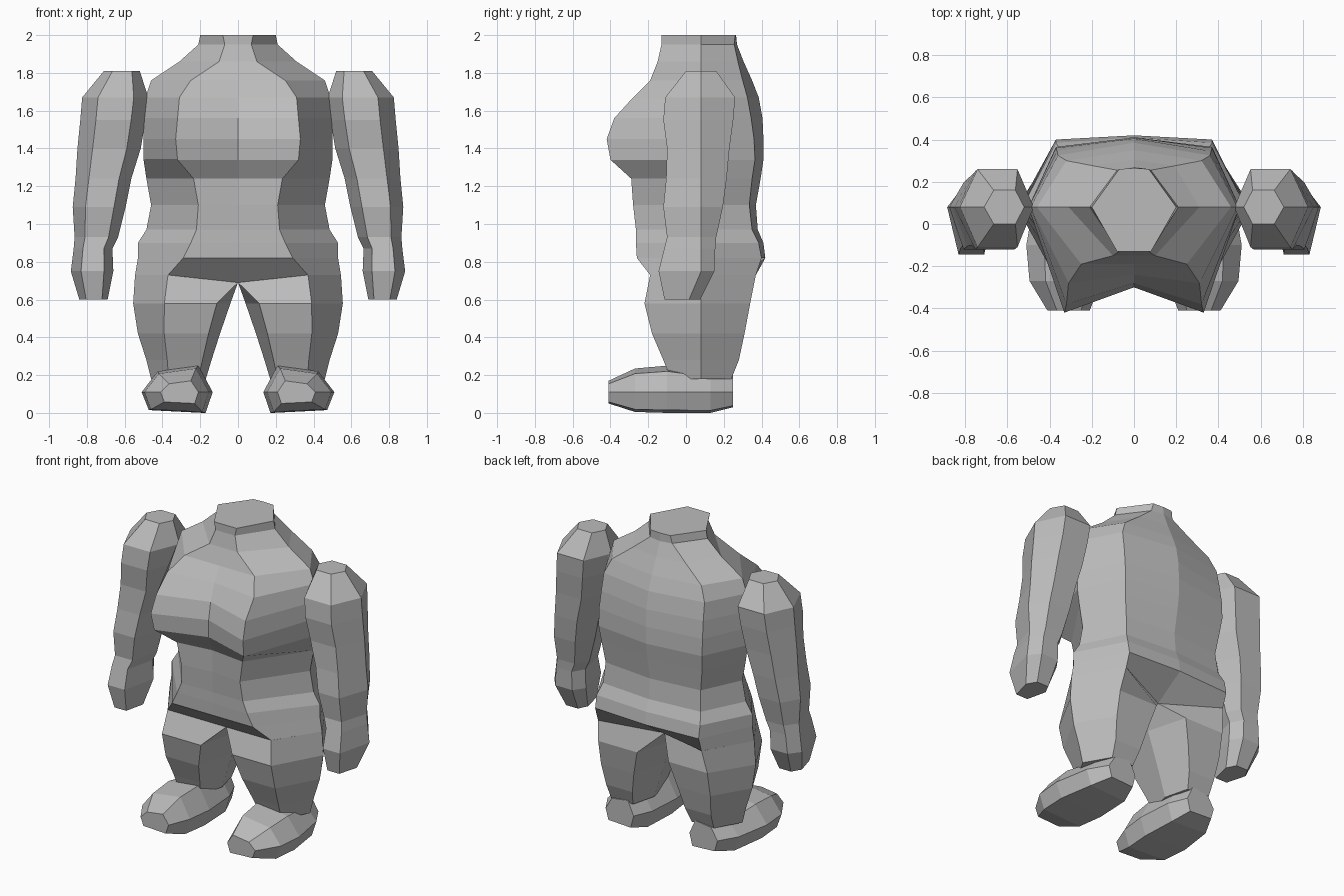
import bpy
import bmesh
from mathutils import Vector

default_cube = bpy.data.objects.get("Cube")
if default_cube:
    bpy.data.objects.remove(default_cube, do_unlink=True)

# One plain clay colour for the whole figure
CLAY = (0.5, 0.5, 0.5, 1.0)
clay = bpy.data.materials.new("clay_grey")
clay.use_nodes = True
clay.diffuse_color = CLAY
clay.node_tree.nodes["Principled BSDF"].inputs["Base Color"].default_value = CLAY

MID_Y = 0.08  # depth of the side seam running down body and limbs
CROTCH_FRONT, CROTCH_MID, CROTCH_BACK = [(0, y, .69) for y in (-.12, MID_Y, .22)]


def loft(name, rings):
    """Skin a list of equal-length point rings and cap both ends."""
    bm = bmesh.new()
    loops = [[bm.verts.new(Vector(point)) for point in ring] for ring in rings]
    count = len(loops[0])
    for upper, lower in zip(loops, loops[1:]):
        for i in range(count):
            j = (i + 1) % count
            bm.faces.new((upper[i], upper[j], lower[j], lower[i]))
    bm.faces.new(loops[0])
    bm.faces.new(loops[-1])
    bmesh.ops.recalc_face_normals(bm, faces=bm.faces)
    mesh = bpy.data.meshes.new(name)
    bm.to_mesh(mesh)
    bm.free()
    mesh.materials.append(clay)
    obj = bpy.data.objects.new(name, mesh)
    bpy.context.collection.objects.link(obj)


def mirrored_pair(name, rings):
    """Build the left part on +x and its reflection on -x."""
    for label, sign in (("left", 1), ("right", -1)):
        loft(f"{label}_{name}", [[(sign * x, y, z) for x, y, z in ring] for ring in rings])


def limb_ring(z, inner, outer, front, back, near, far):
    """Horizontal six-sided limb section; near and far place the flat front."""
    width = outer - inner
    x_near, x_far = inner + near * width, inner + far * width
    return [(inner, MID_Y, z), (x_near, front, z), (x_far, front, z),
            (outer, MID_Y, z), (x_far, back, z), (x_near, back, z)]


def torso_ring(z, centre_front, front_x, front_y, side_x, back_x, back_y, centre_back):
    """Symmetric eight-sided torso section."""
    half = [(front_x, front_y, z), (side_x, MID_Y, z), (back_x, back_y, z)]
    other = [(-x, y, height) for x, y, height in reversed(half)]
    return [(0, centre_front, z)] + half + [(0, centre_back, z)] + other


# Torso: height, centre front, front corner x and y, side x, back corner x and y, spine
torso_profile = [
    (2.0, -.13, .08, -.13, .2, .07, .26, .265),
    (1.95, -.13, .07, -.13, .21, .08, .255, .27),
    (1.86, -.15, .1, -.15, .31, .19, .275, .305),
    (1.76, -.19, .25, -.19, .46, .32, .3, .35),
    (1.67, -.24, .31, -.28, .49, .36, .325, .385),
    (1.56, -.28, .32, -.38, .5, .365, .345, .405),
    (1.45, -.3, .33, -.42, .5, .37, .36, .41),
    (1.34, -.3, .32, -.4, .5, .37, .365, .41),
    (1.24, -.26, .235, -.29, .485, .36, .35, .395),
    (1.1, -.26, .21, -.28, .46, .34, .335, .37),
    (.97, -.26, .22, -.265, .485, .35, .35, .38),
    (.9, -.26, .25, -.265, .53, .37, .385, .41),
    (.82, -.26, .29, -.26, .53, .37, .4, .42),
    (.73, -.1, .37, -.19, .545, .37, .37, .3),
]
torso_rings = [torso_ring(*row) for row in torso_profile]
# Pull the underside in to the crotch
torso_rings[-1][0] = CROTCH_FRONT
torso_rings[-1][4] = CROTCH_BACK
loft("torso", torso_rings)

# Arms: height, inner x, outer x, front y, back y
arm_profile = [
    (1.81, .52, .71, 0, .16),
    (1.67, .475, .825, -.11, .26),
    (1.55, .49, .835, -.12, .25),
    (1.4, .515, .85, -.1, .23),
    (1.24, .565, .86, -.105, .215),
    (1.09, .595, .875, -.12, .195),
    (.93, .635, .865, -.1, .16),
    (.87, .665, .87, -.115, .155),
    (.75, .66, .885, -.145, .15),
]
arm_rings = [limb_ring(*row, near=.22, far=.76) for row in arm_profile]
# Fingertips slope forward
arm_rings.append([(x, y - MID_Y * .8, z) for x, y, z in
                  limb_ring(.6, .69, .84, -.05, .14, near=.2, far=.76)])
mirrored_pair("arm", arm_rings)

# Legs: height, inner x, outer x, front y, back y; the top ring meets the torso
leg_profile = [
    (.73, 0, .545, -.19, .37),
    (.58, .04, .555, -.22, .34),
    (.42, .095, .53, -.18, .31),
    (.28, .14, .485, -.12, .28),
    (.18, .17, .46, -.08, .24),
]
leg_rings = [limb_ring(*row, near=.14, far=.68) for row in leg_profile]
leg_rings[0][:2] = [CROTCH_MID, CROTCH_FRONT]
leg_rings[0][-1] = CROTCH_BACK
mirrored_pair("leg", leg_rings)


def foot_ring(y, centre, half, bottom, top):
    """Upright six-sided foot section, rolled slightly outwards."""
    middle, roll = .11, half * .08
    return [(centre - half, y, middle),
            (centre - half * .8, y, bottom),
            (centre + half * .8, y, bottom + roll),
            (centre + half, y, middle),
            (centre + half * .55, y, top - roll * 2),
            (centre - half * .6, y, top)]


# Feet, toe to heel: depth, centre x, half width, sole height, top height
foot_profile = [
    (-.41, .31, .1, .05, .17),
    (-.27, .325, .17, .005, .235),
    (-.1, .322, .188, 0, .25),
    (.13, .31, .16, 0, .215),
    (.25, .3, .1, .03, .2),
]
mirrored_pair("foot", [foot_ring(*row) for row in foot_profile])
